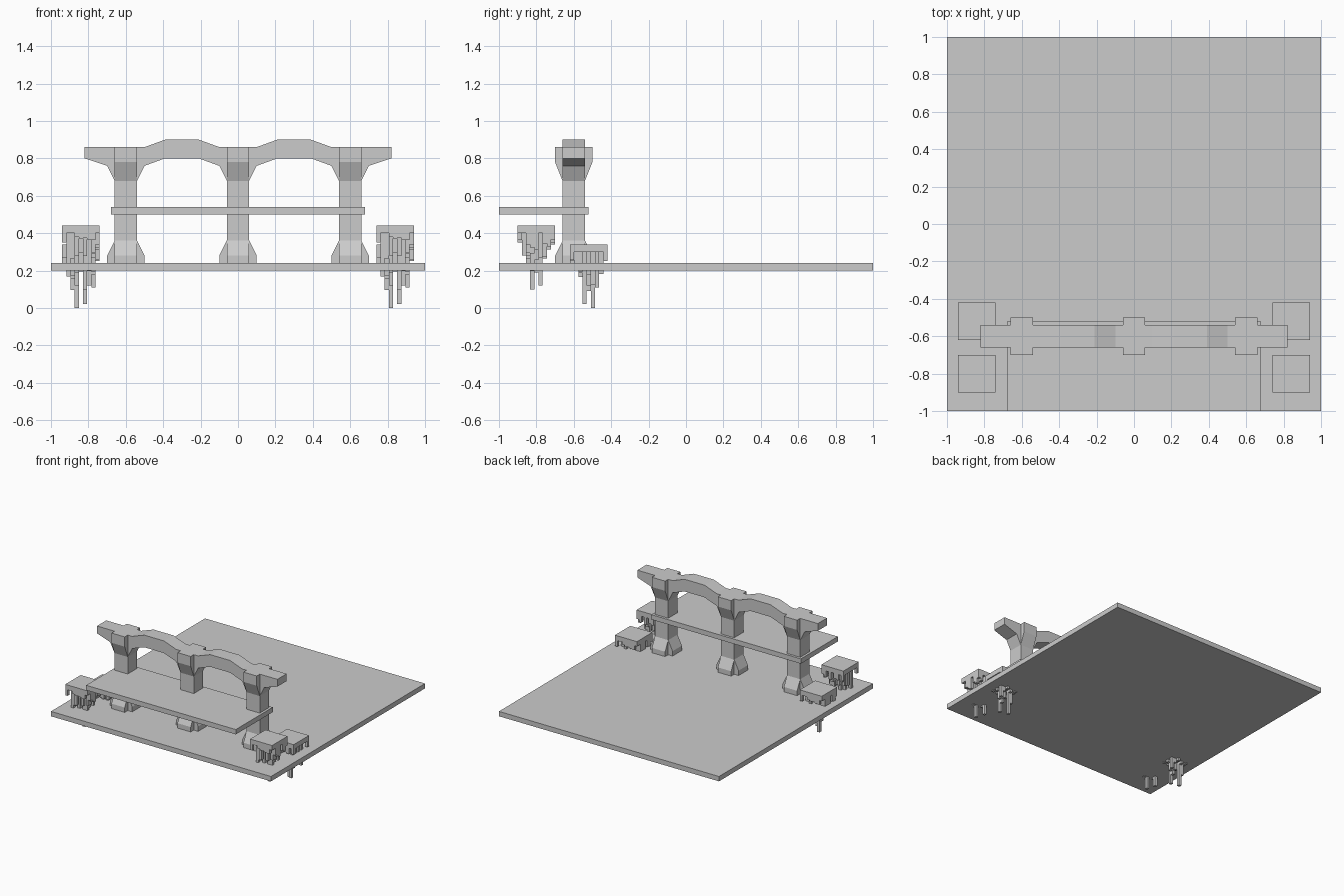
import bpy, bmesh, random
from mathutils import Vector

if "Cube" in bpy.data.objects:
    bpy.data.objects.remove(bpy.data.objects["Cube"])

def add_box(bm, lo, hi):
    v = [bm.verts.new((x, y, z)) for x in (lo[0], hi[0]) for y in (lo[1], hi[1]) for z in (lo[2], hi[2])]
    for f in ((0, 1, 3, 2), (4, 6, 7, 5), (0, 4, 5, 1), (2, 3, 7, 6), (0, 2, 6, 4), (1, 5, 7, 3)):
        bm.faces.new([v[i] for i in f])

def add_prism(bm, profile, center, half, along):
    """Extrude an (across, z) profile symmetrically along 'x' or 'y'."""
    rings = []
    for s in (-half, half):
        rings.append([bm.verts.new((center[0] + (s if along == 'x' else a),
                                    center[1] + (a if along == 'x' else s), z)) for a, z in profile])
    a, b = rings
    n = len(profile)
    bm.faces.new(a)
    bm.faces.new(b[::-1])
    for i in range(n):
        j = (i + 1) % n
        bm.faces.new((a[j], a[i], b[i], b[j]))

def finish(bm, name, location=(0, 0, 0)):
    bmesh.ops.recalc_face_normals(bm, faces=bm.faces)
    mesh = bpy.data.meshes.new(name)
    bm.to_mesh(mesh)
    bm.free()
    ob = bpy.data.objects.new(name, mesh)
    ob.location = Vector(location)
    bpy.context.collection.objects.link(ob)
    return ob

def slab(name, lo, hi):
    bm = bmesh.new()
    add_box(bm, lo, hi)
    return finish(bm, name)

def mirrored(half):
    return half + [(-a, z) for a, z in reversed(half)]

# Ground plate and raised deck
slab("ground_plate", (-1, -1, 0.20), (1, 1, 0.24))
slab("raised_deck", (-0.68, -1, 0.50), (0.68, -0.52, 0.54))

# Pillars: square shaft, cross-shaped splayed foot, flared capital
foot = mirrored([(0.10, 0.24), (0.10, 0.28), (0.06, 0.36)])
capital = mirrored([(0.06, 0.68), (0.10, 0.78), (0.10, 0.86)])
for name, x in (("left_pillar", -0.6), ("middle_pillar", 0), ("right_pillar", 0.6)):
    bm = bmesh.new()
    add_box(bm, (x - 0.06, -0.66, 0.24), (x + 0.06, -0.54, 0.68))
    add_prism(bm, foot, (x, -0.6), 0.06, 'x')
    add_prism(bm, foot, (x, -0.6), 0.06, 'y')
    add_prism(bm, capital, (x, -0.6), 0.06, 'x')
    finish(bm, name)

# Double-arched beam across the pillars, right half outline then mirrored
top = [(0.10, 0.86), (0.21, 0.90), (0.39, 0.90), (0.50, 0.86), (0.82, 0.86)]
under = [(0.82, 0.80), (0.70, 0.76), (0.66, 0.68), (0.54, 0.68), (0.50, 0.76),
         (0.39, 0.80), (0.21, 0.80), (0.10, 0.76), (0.06, 0.68)]
bm = bmesh.new()
add_prism(bm, mirrored(top + under), (0, -0.6), 0.06, 'y')
finish(bm, "arched_beam")

# Floating islets: square cap with hanging columns, longest near the middle
random.seed(4)
depth_x = [0.14, 0.18, 0.26, 0.29, 0.22, 0.29, 0.24, 0.23, 0.10]
depth_y = [0.10, 0.16, 0.20, 0.29, 0.27, 0.29, 0.24, 0.22, 0.09]
cell = 0.2 / 9
bm = bmesh.new()
add_box(bm, (-0.1, -0.1, -0.04), (0.1, 0.1, 0))
for i in range(9):
    for j in range(9):
        depth = min(depth_x[i], depth_y[j]) * random.uniform(0.65, 1)
        keep = random.random() < 0.42
        if (i, j) in ((3, 5), (5, 3)):
            depth, keep = (0.34 if i == 3 else 0.32), True
        if keep:
            x, y = -0.1 + i * cell, -0.1 + j * cell
            add_box(bm, (x, y, -depth), (x + cell, y + cell, -0.04))
islet = finish(bm, "left_back_islet", (-0.84, -0.52, 0.34))
for name, loc, turn in (("right_back_islet", (0.84, -0.52, 0.34), 0),
                        ("left_front_islet", (-0.84, -0.80, 0.44), 3.14159265),
                        ("right_front_islet", (0.84, -0.80, 0.44), 3.14159265)):
    ob = bpy.data.objects.new(name, islet.data)
    ob.location = loc
    ob.rotation_euler.z = turn
    bpy.context.collection.objects.link(ob)
